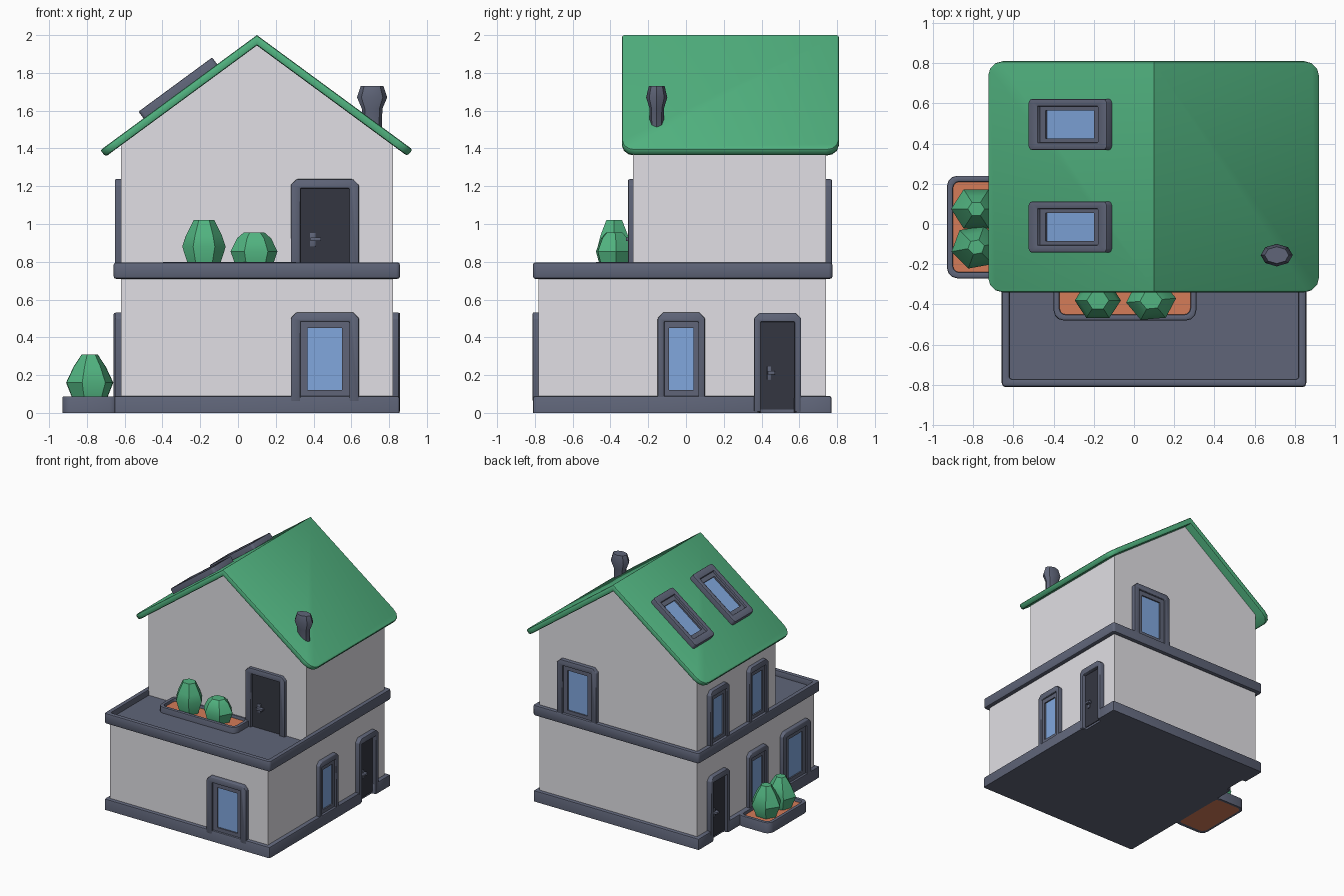
import bpy, bmesh, math
from mathutils import Matrix, Vector

if "Cube" in bpy.data.objects:
    bpy.data.objects.remove(bpy.data.objects["Cube"])


def material(name, rgb):
    m = bpy.data.materials.new(name)
    m.diffuse_color = (*rgb, 1)
    m.use_nodes = True
    m.node_tree.nodes["Principled BSDF"].inputs["Base Color"].default_value = m.diffuse_color
    return m


WALL = material("pale wall", (0.75, 0.74, 0.78))
SLATE = material("slate trim", (0.115, 0.13, 0.19))
GREEN = material("green", (0.084, 0.46, 0.22))
GLASS = material("blue glass", (0.22, 0.39, 0.73))
DARK = material("dark door", (0.034, 0.037, 0.053))
SOIL = material("orange soil", (0.66, 0.20, 0.098))


def finish(name, bm, mat, M=Matrix(), angle=38):
    bmesh.ops.recalc_face_normals(bm, faces=bm.faces)
    bm.transform(M)
    me = bpy.data.meshes.new(name)
    bm.to_mesh(me)
    bm.free()
    me.materials.append(mat)
    for p in me.polygons:
        p.use_smooth = True
    me.set_sharp_from_angle(angle=math.radians(angle))
    ob = bpy.data.objects.new(name, me)
    bpy.context.collection.objects.link(ob)
    return ob


def bevel(bm, width, keep):
    bmesh.ops.recalc_face_normals(bm, faces=bm.faces)
    es = [e for e in bm.edges if len(e.link_faces) == 2
          and e.calc_face_angle(0) > math.radians(40) and keep(e)]
    bmesh.ops.bevel(bm, geom=es, offset=width, segments=2, profile=0.5, affect='EDGES')


def prism(name, pts, c0, c1, mat, M=Matrix(), bev=0, hole=None, both=False):
    """Outline extruded from c0 to c1, optionally with a hole of equal point count."""
    bm = bmesh.new()
    n = len(pts)
    loops = [[bm.verts.new((a, b, c)) for a, b in pp]
             for pp in ([pts, hole] if hole else [pts]) for c in (c0, c1)]

    def bridge(l, k):
        for i in range(n):
            j = (i + 1) % n
            bm.faces.new((l[i], l[j], k[j], k[i]))
    bridge(loops[0], loops[1])
    if hole:
        bridge(loops[2], loops[3])
        bridge(loops[0], loops[2])
        bridge(loops[1], loops[3])
    else:
        bm.faces.new(loops[0])
        bm.faces.new(loops[1])
    if bev:
        bevel(bm, bev, lambda e: both or any(abs(v.co.z - c0) > 1e-5 for v in e.verts))
    return finish(name, bm, mat, M)


def rrect(x0, x1, y0, y1, r=0.0, seg=3):
    if r == 0:
        return [(x1, y1), (x0, y1), (x0, y0), (x1, y0)]
    out = []
    for k, (cx, cy) in enumerate([(x1 - r, y1 - r), (x0 + r, y1 - r), (x0 + r, y0 + r), (x1 - r, y0 + r)]):
        for i in range(seg + 1):
            a = math.pi / 2 * (k + i / seg)
            out.append((cx + r * math.cos(a), cy + r * math.sin(a)))
    return out


def lathe(name, profile, sides, loc, sy, mat, turn=0.0, sx=1.0):
    bm = bmesh.new()
    rings = []
    for k, (r, z) in enumerate(profile):
        rings.append([bm.verts.new((sx * r * math.cos(turn + 2 * math.pi * i / sides),
                                    sy * r * math.sin(turn + 2 * math.pi * i / sides), z)) for i in range(sides)])
    for a, b in zip(rings, rings[1:]):
        for i in range(sides):
            j = (i + 1) % sides
            bm.faces.new((a[i], a[j], b[j], b[i]))
    bm.faces.new(rings[0])
    bm.faces.new(rings[-1])
    return finish(name, bm, mat, Matrix.Translation(loc))


def plane(u, v, n, o):
    """Matrix whose local x, y, z run along, up and out of a surface."""
    return Matrix.Translation(o) @ Matrix((u, v, n)).transposed().to_4x4()


UP = (0, 0, 1)
FRONT = plane((1, 0, 0), UP, (0, -1, 0), (0, 0, 0))
SIDES = {"front_lower": plane((1, 0, 0), UP, (0, -1, 0), (0, -0.78, 0)),
         "front_upper": plane((1, 0, 0), UP, (0, -1, 0), (0, -0.28, 0)),
         "right": plane((0, 1, 0), UP, (1, 0, 0), (0.82, 0, 0)),
         "left": plane((0, -1, 0), UP, (-1, 0, 0), (-0.62, 0, 0)),
         "back": plane((-1, 0, 0), UP, (0, 1, 0), (0, 0.74, 0))}

# walls
prism("lower_walls", rrect(-0.62, 0.82, -0.78, 0.74), 0.03, 0.74, WALL)
prism("gable_walls", [(-0.62, 0.72), (0.82, 0.72), (0.82, 1.43), (0.1, 1.96), (-0.62, 1.43)],
      -0.74, 0.28, WALL, FRONT)

# base with door notches, floor band and balcony floor
prism("base", [(0.855, -0.81), (0.855, 0.39), (0.82, 0.39), (0.82, 0.575), (0.855, 0.575), (0.855, 0.77),
               (-0.655, 0.77), (-0.655, 0.575), (-0.62, 0.575), (-0.62, 0.39), (-0.655, 0.39), (-0.655, -0.81)],
      0, 0.09, SLATE, bev=0.012)
prism("floor_band", rrect(-0.658, 0.857, -0.81, 0.775, 0.02), 0.71, 0.797, SLATE, bev=0.012,
      hole=rrect(-0.618, 0.817, -0.77, 0.735, 0.01), both=True)
prism("balcony_floor", rrect(-0.63, 0.83, -0.79, -0.2), 0.715, 0.75, SLATE)


def arch_frame(name, M, u, w, z0, z1, depth):
    h, i, c = w / 2, w * 0.36, 0.03
    t = z1 - 0.048
    pts = [(-h, z0), (-h, z1 - c), (-h + c, z1), (h - c, z1), (h, z1 - c), (h, z0),
           (i, z0), (i, t), (-i, t), (-i, z0)]
    prism(name, [(u + a, b) for a, b in pts], -0.01, depth, SLATE, M, 0.006)
    return i, t


def window(name, side, u, w, z0):
    M = SIDES[side]
    i, t = arch_frame(name + "_frame", M, u, w, z0 - 0.03, z0 + 0.442, 0.032)
    g = w * 0.255
    prism(name + "_sash", rrect(u - i, u + i, z0 - 0.01, t), -0.01, 0.016, SLATE, M,
          hole=rrect(u - g, u + g, z0 + 0.03, t - 0.035))
    prism(name + "_glass", rrect(u - g, u + g, z0 + 0.03, t - 0.035), -0.01, 0.005, GLASS, M)


def door(name, side, u, w, z0, depth):
    M = SIDES[side]
    i, t = arch_frame(name + "_frame", M, u, w, z0, z0 + 0.525, depth)
    prism(name + "_panel", rrect(u - i, u + i, z0 + 0.012, t), -0.01, 0.006, DARK, M)
    k, hz = u - w * 0.18, z0 + 0.205
    s = w / 0.36
    prism(name + "_handle_plate", rrect(k - 0.015 * s, k + 0.015 * s, hz - 0.036, hz + 0.036), 0, 0.014, SLATE, M, 0.003)
    prism(name + "_handle_lever", rrect(k - 0.012 * s, k + 0.045 * s, hz - 0.008, hz + 0.012), 0.01, 0.038, SLATE, M, 0.004)


# windows and doors
window("front_window", "front_lower", 0.46, 0.36, 0.09)
window("right_window", "right", -0.025, 0.25, 0.09)
window("left_window", "left", 0.025, 0.25, 0.09)
window("left_wide_window", "left", 0.52, 0.36, 0.09)
window("left_upper_window_a", "left", 0.025, 0.25, 0.795)
window("left_upper_window_b", "left", -0.485, 0.25, 0.795)
window("back_upper_window", "back", -0.46, 0.36, 0.795)
door("balcony_door", "front_upper", 0.46, 0.36, 0.712, 0.026)
door("right_door", "right", 0.485, 0.25, 0.005, 0.038)
door("left_door", "left", -0.485, 0.25, 0.005, 0.038)

# roof: rounded outline folded over the ridge
plan = rrect(-0.73, 0.925, -0.34, 0.81, 0.07)
q = len(plan) // 4
plan = plan[:q] + [(0.1, 0.81)] + plan[q:3 * q] + [(0.1, -0.34)] + plan[3 * q:]
bm = bmesh.new()
top, low = [], []
for x, y in plan:
    d = x - 0.1
    s = (d > 0) - (d < 0)
    z = 2 - 0.735 * abs(d)
    top.append(bm.verts.new((x, y, z)))
    low.append(bm.verts.new((x - 0.03 * s, y, z - (0.033 if s else 0.055))))
n = len(plan)
for loop in (top, low):
    bm.faces.new(loop[q:3 * q + 2])
    bm.faces.new(loop[3 * q + 1:] + loop[:q + 1])
for i in range(n):
    j = (i + 1) % n
    bm.faces.new((top[i], top[j], low[j], low[i]))
bevel(bm, 0.012, lambda e: not all(abs(v.co.x - 0.1) < 1e-4 for v in e.verts))
finish("roof", bm, GREEN)

# skylights on the left slope
V = Vector((1, 0, 0.735)).normalized()
for k, y in enumerate((0.495, -0.015)):
    M = plane((0, -1, 0), V, (-V.z, 0, V.x), (-0.305, y, 1.702))
    hole = rrect(-0.09, 0.09, -0.185, 0.185, 0.004)
    prism(f"skylight_frame_{k}", rrect(-0.127, 0.127, -0.242, 0.242, 0.02), -0.01, 0.045, SLATE, M, 0.006, hole)
    prism(f"skylight_sash_{k}", rrect(-0.092, 0.092, -0.187, 0.187), -0.01, 0.025, SLATE, M,
          hole=rrect(-0.07, 0.07, -0.15, 0.15))
    prism(f"skylight_glass_{k}", rrect(-0.07, 0.07, -0.15, 0.15), -0.005, 0.012, GLASS, M)

# chimney
lathe("chimney", [(0.052, 1.45), (0.054, 1.61), (0.08, 1.67), (0.06, 1.73)], 8, (0.71, -0.155, 0), 0.7, SLATE)


def planter(name, x0, x1, y0, y1, z0, z1):
    prism(name, rrect(x0, x1, y0, y1, 0.05), z0, z1, SLATE, bev=0.008,
          hole=rrect(x0 + 0.03, x1 - 0.03, y0 + 0.03, y1 - 0.03, 0.03))
    prism(name + "_soil", rrect(x0 + 0.02, x1 - 0.02, y0 + 0.02, y1 - 0.02, 0.04), z0, z1 - 0.025, SOIL)


# planters and bushes
planter("ground_planter", -0.93, -0.63, -0.27, 0.24, 0.0, 0.088)
planter("balcony_planter", -0.40, 0.31, -0.48, -0.26, 0.73, 0.80)
tall = [(0.08, 0), (0.115, 0.11), (0.095, 0.17), (0.055, 0.25)]
squat = [(0.095, 0), (0.125, 0.085), (0.09, 0.155), (0.055, 0.185)]
small = [(0.085, 0), (0.125, 0.10), (0.085, 0.185), (0.042, 0.25)]
lathe("tall_bush", tall, 6, (-0.18, -0.38, 0.77), 0.88, GREEN)
lathe("squat_bush", squat, 6, (0.085, -0.38, 0.77), 0.85, GREEN, 0.1)
lathe("ground_bush_a", small, 6, (-0.785, 0.075, 0.06), 0.9, GREEN)
lathe("ground_bush_b", small, 6, (-0.785, -0.115, 0.06), 0.9, GREEN, 0.2)
